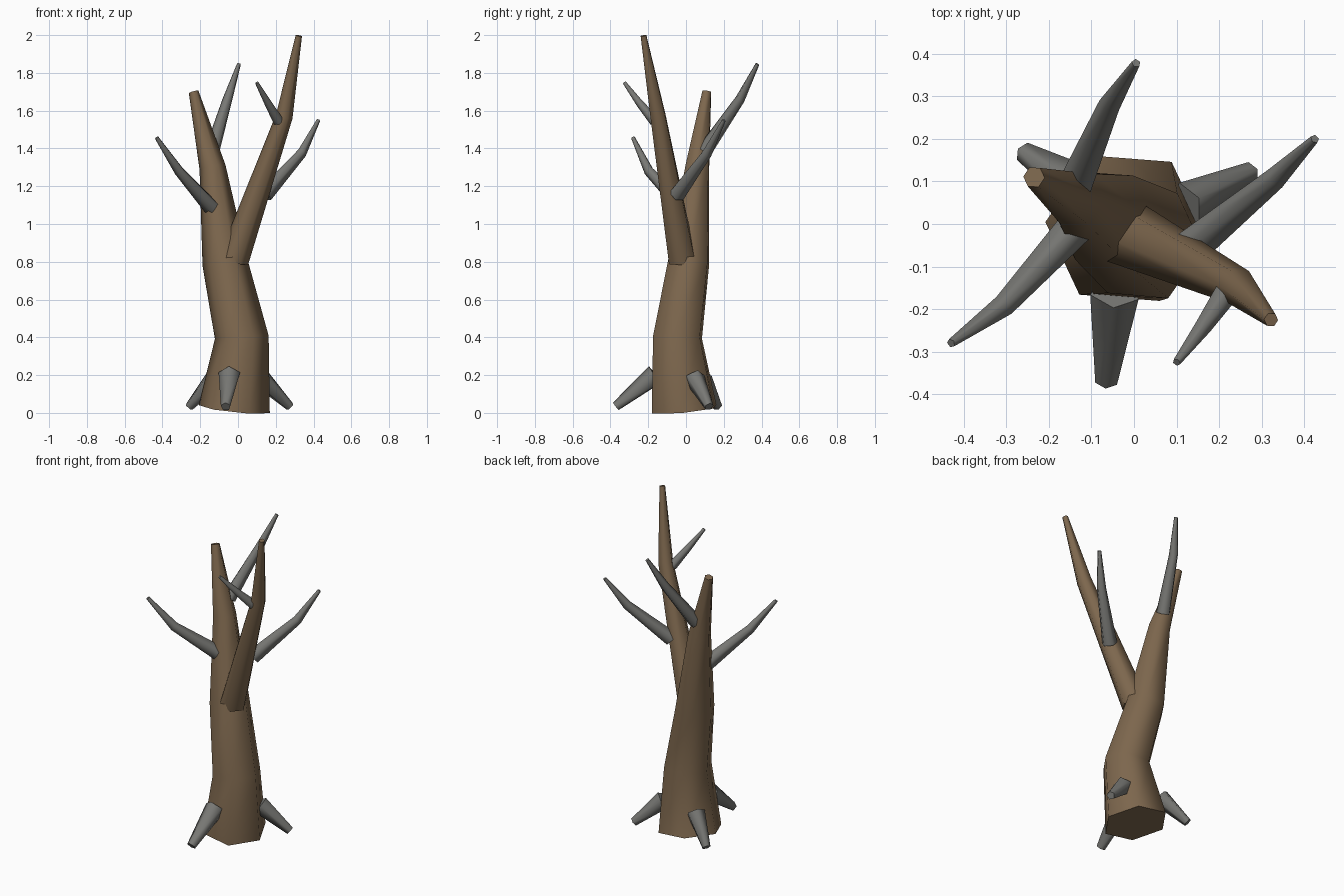
import bpy, bmesh, math
from mathutils import Vector

if "Cube" in bpy.data.objects:
    bpy.data.objects.remove(bpy.data.objects["Cube"])


def material(name, rgb):
    m = bpy.data.materials.new(name)
    m.diffuse_color = (*rgb, 1)
    m.use_nodes = True
    m.node_tree.nodes["Principled BSDF"].inputs["Base Color"].default_value = m.diffuse_color
    return m


BARK = material("brown bark", (0.205, 0.135, 0.075))
GREY = material("grey wood", (0.19, 0.19, 0.178))


def limb(name, path, sides, mat, ref):
    """Tapered capped tube through (x, y, z, radius) points; ref aims the first corner."""
    pts = [Vector(p[:3]) for p in path]
    bm = bmesh.new()
    rings = []
    for i, p in enumerate(pts):
        t = Vector((0, 0, 0))
        if i > 0:
            t += (p - pts[i - 1]).normalized()
        if i < len(pts) - 1:
            t += (pts[i + 1] - p).normalized()
        t.normalize()
        u = (ref - t * ref.dot(t)).normalized()
        v = t.cross(u)
        r = path[i][3]
        angles = [2 * math.pi * k / sides for k in range(sides)]
        rings.append([bm.verts.new(p + (u * math.cos(a) + v * math.sin(a)) * r) for a in angles])
    for a, b in zip(rings, rings[1:]):
        for k in range(sides):
            n = (k + 1) % sides
            bm.faces.new((a[k], a[n], b[n], b[k]))
    bm.faces.new(rings[0][::-1])
    bm.faces.new(rings[-1])
    me = bpy.data.meshes.new(name)
    bm.to_mesh(me)
    bm.free()
    me.materials.append(mat)
    ob = bpy.data.objects.new(name, me)
    bpy.context.collection.objects.link(ob)
    # smooth sides, sharp end caps
    bpy.ops.object.select_all(action='DESELECT')
    ob.select_set(True)
    bpy.context.view_layer.objects.active = ob
    bpy.ops.object.shade_smooth_by_angle(angle=math.radians(75))


SIDE = Vector((math.cos(math.radians(-5)), math.sin(math.radians(-5)), 0))
UP = Vector((0, 0, 1))

# Trunk and the large fork
limb("trunk", [(-0.02, -0.01, 0.02, 0.19), (0.02, -0.045, 0.4, 0.143), (-0.07, 0.015, 0.8, 0.12),
               (-0.135, 0.06, 1.3, 0.07), (-0.235, 0.11, 1.7, 0.026)], 6, BARK, SIDE)
limb("fork", [(-0.022, -0.02, 0.81, 0.08), (0.245, -0.148, 1.57, 0.045),
              (0.322, -0.225, 1.997, 0.017)], 6, BARK, SIDE)

# Bare grey branches
branches = {
    "left_branch": [(-0.14, -0.01, 1.09, 0.045), (-0.31, -0.195, 1.28, 0.028), (-0.43, -0.28, 1.457, 0.011)],
    "back_branch": [(-0.135, 0.10, 1.39, 0.042), (-0.055, 0.285, 1.66, 0.027), (0.005, 0.378, 1.847, 0.011)],
    "right_branch": [(0.14, -0.05, 1.155, 0.045), (0.335, 0.11, 1.375, 0.028), (0.425, 0.2, 1.55, 0.011)],
    "front_twig": [(0.215, -0.165, 1.545, 0.03), (0.16, -0.245, 1.64, 0.021), (0.1, -0.325, 1.748, 0.01)],
}
# Roots flaring from the base
roots = {
    "front_root": [(-0.045, -0.16, 0.2, 0.06), (-0.065, -0.37, 0.033, 0.027)],
    "right_root": [(0.12, 0.045, 0.185, 0.055), (0.275, 0.122, 0.033, 0.025)],
    "left_root": [(-0.125, 0.085, 0.185, 0.055), (-0.258, 0.168, 0.033, 0.025)],
}
for name, path in {**branches, **roots}.items():
    limb(name, path, 5, GREY, UP)
